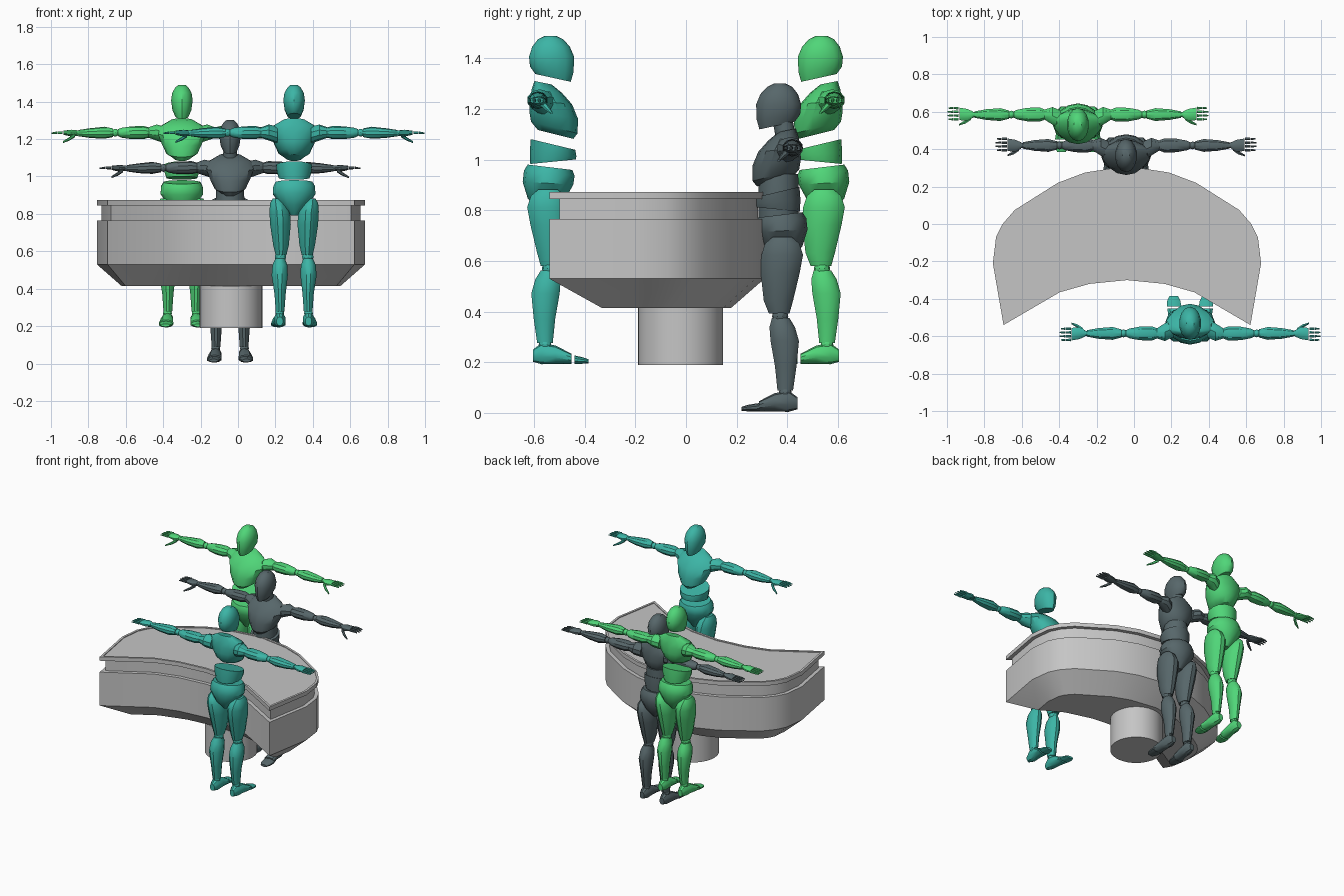
import bpy, bmesh, math
from mathutils import Vector

cube = bpy.data.objects.get("Cube")
if cube:
    bpy.data.objects.remove(cube, do_unlink=True)


def material(name, rgb):
    m = bpy.data.materials.new(name)
    m.use_nodes = True
    m.diffuse_color = (*rgb, 1)
    m.node_tree.nodes["Principled BSDF"].inputs["Base Color"].default_value = (*rgb, 1)
    return m


TABLE = material("light grey", (0.56, 0.56, 0.56))
TEAL = material("teal", (0.045, 0.46, 0.38))
GREEN = material("bright green", (0.08, 0.67, 0.19))
SLATE = material("slate grey", (0.095, 0.135, 0.145))


def skin(name, rings, mat, spot=(0, 0, 0), turn=0):
    """Bridge equal-length rings into a closed, capped solid."""
    bm = bmesh.new()
    loops = [[bm.verts.new(p) for p in ring] for ring in rings]
    for a, b in zip(loops, loops[1:]):
        for i in range(len(a)):
            j = (i + 1) % len(a)
            bm.faces.new((a[i], a[j], b[j], b[i]))
    bm.faces.new(loops[0][::-1])
    bm.faces.new(loops[-1])
    bmesh.ops.recalc_face_normals(bm, faces=bm.faces)
    mesh = bpy.data.meshes.new(name)
    bm.to_mesh(mesh)
    bm.free()
    mesh.materials.append(mat)
    ob = bpy.data.objects.new(name, mesh)
    bpy.context.collection.objects.link(ob)
    ob.location = spot
    ob.rotation_euler.z = turn
    bpy.ops.object.select_all(action="DESELECT")
    ob.select_set(True)
    bpy.context.view_layer.objects.active = ob
    bpy.ops.object.shade_smooth_by_angle(angle=math.radians(33))
    return ob


# ---- table ----
half = [(0, .31), (.225, .275), (.37, .22), (.6, .075), (.665, 0), (.7, -.07), (.717, -.21),
        (.66, -.54), (.36, -.365), (.2, -.32), (0, -.3)]
outline = [Vector(p) for p in half[::-1]] + [Vector((-x, y)) for x, y in half[1:-1]]
CENTRE = (-.0375, 0, 0)


def inset(points, d):
    result = []
    for i, p in enumerate(points):
        a = (p - points[i - 1]).normalized()
        b = (points[(i + 1) % len(points)] - p).normalized()
        na, nb = Vector((-a.y, a.x)), Vector((-b.y, b.x))
        result.append(p + (na + nb) * d / (1 + na.dot(nb)))
    return result


def slab(name, levels):
    skin(name, [[(p.x, p.y, z) for p in inset(outline, d)] for z, d in levels], TABLE, CENTRE)


slab("table_body", [(.415, .13), (.53, 0), (.765, 0)])
slab("table_recess", [(.765, .025), (.845, .025)])
slab("table_rim", [(.845, 0), (.873, 0), (.873, .015), (.868, .015)])

circle = [(math.cos(t * math.tau / 32), math.sin(t * math.tau / 32)) for t in range(32)]
skin("table_pedestal", [[(.168 * x, .168 * y - .022, z) for x, y in circle] for z in (.19, .415)],
     TABLE, CENTRE)


# ---- mannequins ----
def figure(prefix, mat, spot, turn=0, joined=False):
    def upright(name, sections, s=1, sides=14):
        """Sections: height, centre x, centre y, half width, half depth, tilt."""
        rings = []
        for z, cx, cy, rx, ry, tilt in sections:
            ring = []
            for k in range(sides):
                t = (k + .5) * math.tau / sides
                dy = ry * math.sin(t)
                ring.append((s * (cx + rx * math.cos(t)), cy + dy, z + tilt * dy))
            rings.append(ring)
        skin(f"{prefix}_{name}", rings, mat, spot, turn)

    def along(name, axis, sections, s, sides=10):
        """Sections: position on the axis, other horizontal, height, two radii."""
        rings = []
        for u, v, z, rv, rz in sections:
            ring = []
            for k in range(sides):
                t = (k + .5) * math.tau / sides
                w, h = v + rv * math.cos(t), z + rz * math.sin(t)
                ring.append((s * u, w, h) if axis == "x" else (s * w, u, h))
            rings.append(ring)
        skin(f"{prefix}_{name}", rings, mat, spot, turn)

    def ball(name, x, y, z, r, s):
        steps = [math.pi * (k + .3) / 6.6 for k in range(7)]
        upright(name, [(z - r * math.cos(a), x, y, r * math.sin(a), r * math.sin(a), 0)
                       for a in steps], s, 10)

    # torso and head
    upright("head", [(1.131, 0, -.02, .036, .07, .22), (1.165, 0, -.015, .052, .086, .12),
                     (1.215, 0, -.014, .059, .089, 0), (1.255, 0, -.012, .053, .074, 0),
                     (1.283, 0, -.01, .037, .05, 0), (1.297, 0, -.01, .02, .022, 0)])
    upright("chest", [(.908, 0, -.03, .045, .07, .25), (.935, 0, -.025, .085, .092, .25),
                      (.985, 0, -.022, .11, .096, .15), (1.035, 0, -.012, .13, .083, .1),
                      (1.078, 0, .005, .115, .06, .1), (1.112, 0, .02, .055, .034, .2)])
    upright("belly", [(.8, 0, -.02, .084, .09, -.1), (.83, 0, -.02, .094, .092, .1),
                      (.868, 0, -.02, .098, .088, .24)])
    upright("pelvis", [(.6, 0, 0, .022, .035, 0), (.655, 0, .005, .075, .075, 0),
                       (.715, 0, 0, .117, .1, .05), (.755, 0, -.005, .114, .1, .1),
                       (.778, 0, -.008, .1, .088, .12)])
    if joined:
        upright("neck", [(1.08, 0, .015, .04, .04, 0), (1.16, 0, 0, .035, .04, 0)])
        upright("waist", [(.76, 0, -.015, .075, .078, 0), (.85, 0, -.015, .08, .08, 0),
                          (.94, 0, -.015, .075, .078, 0)])

    for side, s in (("left", 1), ("right", -1)):
        # leg
        upright(side + "_thigh", [(.388, .07, -.012, .03, .042, 0), (.44, .07, -.015, .043, .06, 0),
                                  (.55, .073, -.008, .057, .08, 0), (.62, .077, 0, .057, .085, 0),
                                  (.665, .087, 0, .043, .07, 0), (.69, .095, 0, .02, .04, 0)], s, 12)
        ball(side + "_knee", .073, -.008, .378, .032, s)
        upright(side + "_shin", [(.085, .075, .012, .024, .032, 0), (.18, .075, .014, .031, .044, 0),
                                 (.28, .077, .01, .045, .058, 0), (.335, .076, 0, .041, .052, 0),
                                 (.37, .075, -.006, .026, .036, 0)], s, 12)
        ball(side + "_ankle", .077, .012, .077, .025, s)
        along(side + "_foot", "y", [(.06, .077, .034, .018, .024), (.025, .077, .042, .032, .042),
                                    (-.03, .08, .038, .034, .036), (-.092, .084, .022, .04, .02)], s)
        tip = -.09 if joined else -.104
        along(side + "_toes", "y", [(tip, .085, .018, .04, .017), (-.135, .087, .015, .037, .013),
                                    (-.16, .088, .012, .024, .008)], s)
        # arm
        along(side + "_shoulder", "x", [(.09, .012, 1.03, .05, .045), (.135, .033, 1.043, .05, .043),
                                        (.178, .04, 1.043, .028, .028)], s)
        along(side + "_upper_arm", "x", [(.165, .04, 1.043, .024, .024), (.205, .04, 1.043, .04, .035),
                                         (.27, .04, 1.042, .038, .034), (.325, .04, 1.042, .027, .026),
                                         (.342, .04, 1.042, .018, .018)], s)
        ball(side + "_elbow", .356, .04, 1.042, .021, s)
        along(side + "_forearm", "x", [(.368, .04, 1.042, .023, .023), (.415, .04, 1.042, .036, .032),
                                       (.49, .04, 1.04, .03, .026), (.552, .04, 1.04, .018, .017)], s)
        ball(side + "_wrist", .558, .04, 1.04, .015, s)
        along(side + "_palm", "x", [(.562, .04, 1.04, .018, .015), (.592, .038, 1.04, .034, .018),
                                    (.634, .044, 1.042, .035, .011)], s)
        # fingers in two knuckle segments, then the thumb
        for i in range(4):
            y = .015 + .02 * i
            end = .7 - .006 * abs(i - 1.5)
            along(f"{side}_finger_{i}_base", "x", [(.637, y, 1.042, .008, .008),
                                                   (.665, y, 1.042, .007, .007)], s, 6)
            along(f"{side}_finger_{i}_tip", "x", [(.668, y, 1.042, .007, .007),
                                                  (end, y, 1.039, .004, .004)], s, 6)
        along(side + "_thumb", "x", [(.572, .022, 1.03, .012, .012), (.6, .002, 1.01, .011, .01),
                                     (.635, -.014, .992, .005, .005)], s, 6)


figure("teal_figure", TEAL, (.3, -.545, .192), math.pi)
figure("green_figure", GREEN, (-.3, .545, .192))
figure("slate_figure", SLATE, (-.0425, .38, .004), joined=True)
